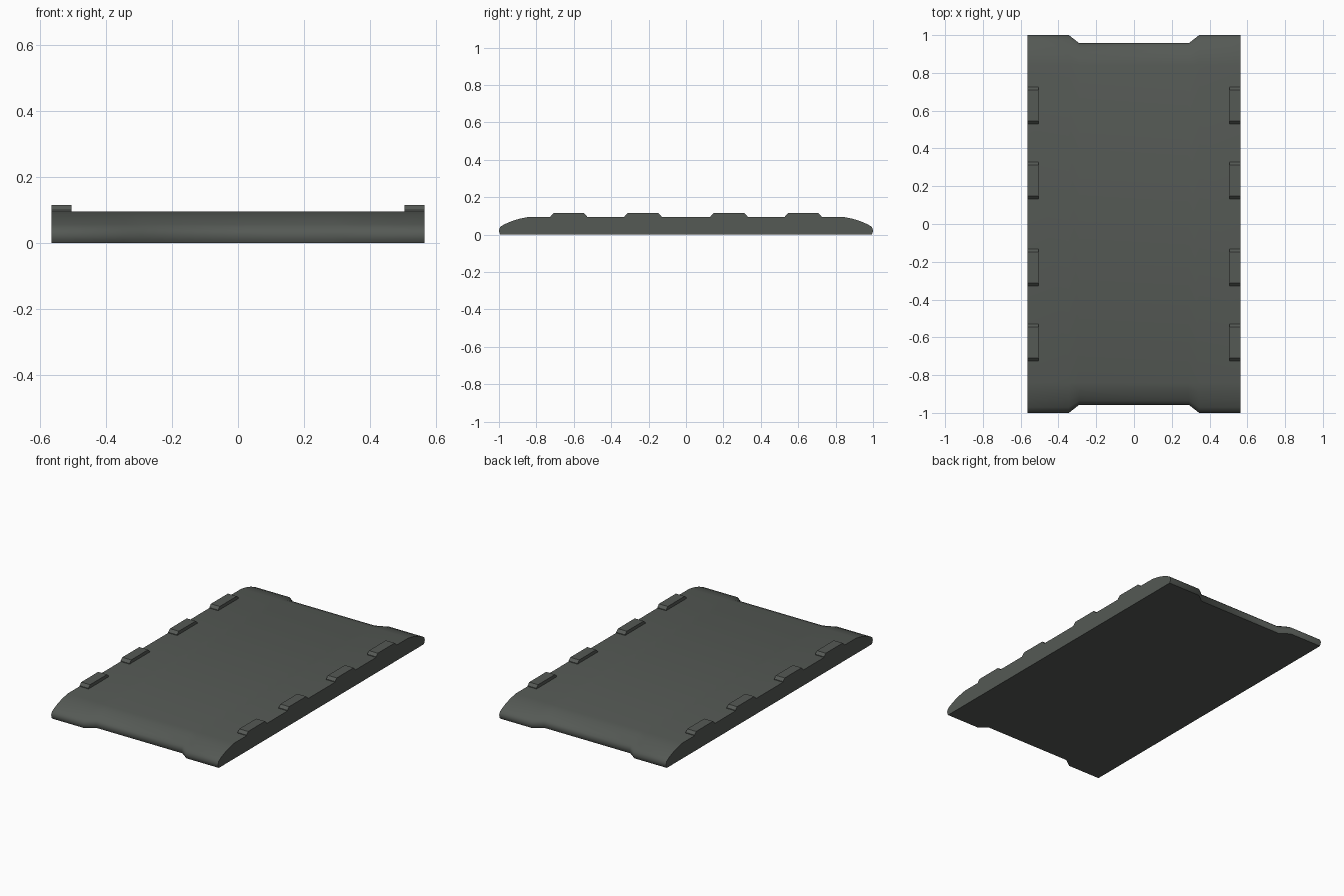
import bpy, bmesh, math

if "Cube" in bpy.data.objects:
    bpy.data.objects.remove(bpy.data.objects["Cube"])

mat = bpy.data.materials.new("dark grey green")
mat.diffuse_color = (0.09, 0.1, 0.09, 1)
mat.use_nodes = True
mat.node_tree.nodes["Principled BSDF"].inputs["Base Color"].default_value = mat.diffuse_color


def finish(name, bm):
    bmesh.ops.recalc_face_normals(bm, faces=bm.faces)
    me = bpy.data.meshes.new(name)
    bm.to_mesh(me)
    bm.free()
    ob = bpy.data.objects.new(name, me)
    bpy.context.collection.objects.link(ob)
    me.materials.append(mat)
    bpy.ops.object.select_all(action='DESELECT')
    ob.select_set(True)
    bpy.context.view_layer.objects.active = ob
    bpy.ops.object.shade_smooth_by_angle(angle=math.radians(40))
    return ob


def loft(name, sections):
    """Skin equal-length rings given as lists of (x, y, z), closing both ends."""
    bm = bmesh.new()
    rings = [[bm.verts.new(p) for p in s] for s in sections]
    n = len(rings[0])
    for a, b in zip(rings, rings[1:]):
        for i in range(n):
            j = (i + 1) % n
            bm.faces.new((a[i], a[j], b[j], b[i]))
    bm.faces.new(rings[0])
    bm.faces.new(rings[-1])
    return finish(name, bm)


# slab: rounded end profile, drawn in towards the middle for the end notches
KNEE = 0.84
half = [(0.992, 0.0), (0.998, 0.01), (1.0, 0.025), (0.993, 0.042), (0.97, 0.056),
        (0.93, 0.073), (0.89, 0.085), (KNEE, 0.095)]


def section(x, end):
    k = (end - KNEE) / (1 - KNEE)
    pts = [(KNEE + (y - KNEE) * k, z) for y, z in half]
    return [(x, y, z) for y, z in pts] + [(x, -y, z) for y, z in reversed(pts)]


loft("slab", [section(x, e) for x, e in
              [(-0.565, 1), (-0.345, 1), (-0.29, 0.957),
               (0.29, 0.957), (0.345, 1), (0.565, 1)]])

# raised side tabs with sloped ends
for side in (-1, 1):
    for yc in (-0.627, -0.23, 0.23, 0.627):
        prof = [(-0.098, 0.09), (-0.098, 0.099), (-0.082, 0.115),
                (0.082, 0.115), (0.098, 0.099), (0.098, 0.09)]
        loft("edge_tab", [[(side * x, yc + y, z) for y, z in prof]
                          for x in (0.505, 0.565)])
